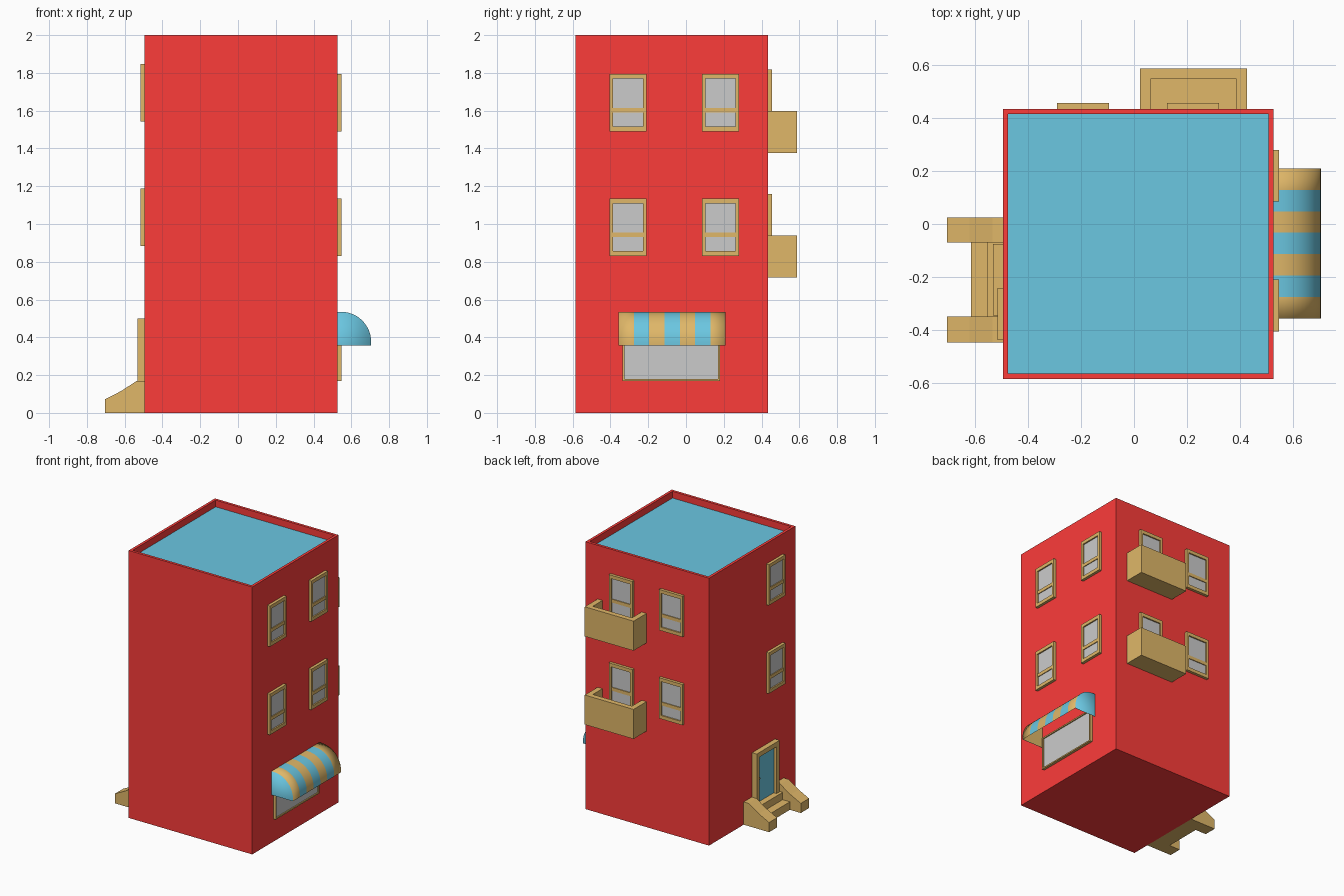
import bpy, bmesh, math

if "Cube" in bpy.data.objects:
    bpy.data.objects.remove(bpy.data.objects["Cube"])

X0, X1, Y0, Y1 = -0.495, 0.527, -0.585, 0.435   # outer walls


def material(name, rgb):
    m = bpy.data.materials.new(name)
    m.diffuse_color = (*rgb, 1)
    m.use_nodes = True
    m.node_tree.nodes["Principled BSDF"].inputs["Base Color"].default_value = m.diffuse_color
    return m


RED = material("red_wall", (0.98, 0.045, 0.042))
TAN = material("tan_trim", (0.745, 0.475, 0.14))
BLUE = material("blue_paint", (0.147, 0.57, 0.755))


def finish(bm, name, *mats):
    bmesh.ops.recalc_face_normals(bm, faces=bm.faces[:])
    me = bpy.data.meshes.new(name)
    bm.to_mesh(me)
    bm.free()
    ob = bpy.data.objects.new(name, me)
    bpy.context.collection.objects.link(ob)
    for m in mats:
        me.materials.append(m)
    return ob


# Wall coordinates: u along the wall, d outward, z up
WALLS = {
    "right": lambda u, d, z: (X1 + d, u, z),
    "left": lambda u, d, z: (X0 - d, u, z),
    "back": lambda u, d, z: (u, Y1 + d, z),
}


def boxes(name, wall, specs, *mats):
    """One object made of boxes (u0, u1, d0, d1, z0, z1) placed on a wall."""
    bm = bmesh.new()
    for u0, u1, d0, d1, z0, z1 in specs:
        a, b = WALLS[wall](u0, d0, z0), WALLS[wall](u1, d1, z1)
        for v in bmesh.ops.create_cube(bm, size=1)["verts"]:
            v.co = [(p + q) / 2 + c * (q - p) for p, q, c in zip(a, b, v.co)]
    return finish(bm, name, *mats)


def ring(u0, u1, z0, z1, w, h, d):
    """Four boxes forming a rectangular frame."""
    return [(u0, u0 + w, 0, d, z0, z1), (u1 - w, u1, 0, d, z0, z1),
            (u0 + w, u1 - w, 0, d, z0, z0 + h), (u0 + w, u1 - w, 0, d, z1 - h, z1)]


def window(wall, u, z):
    w, h = 0.195, 0.305
    bar = (u + 0.018, u + w - 0.018, 0, 0.017, z + 0.1, z + 0.125)
    boxes("window_frame", wall, ring(u, u + w, z, z + h, 0.018, 0.026, 0.021) + [bar], TAN)
    boxes("window_glass", wall, [(u + 0.015, u + w - 0.015, 0, 0.011, z + 0.02, z + h - 0.02)])


# Building block with a sunken roof behind a parapet
bm = bmesh.new()
for v in bmesh.ops.create_cube(bm, size=1)["verts"]:
    v.co = ((X0 + X1) / 2 + v.co.x * (X1 - X0), (Y0 + Y1) / 2 + v.co.y * (Y1 - Y0), 1 + 2 * v.co.z)
bm.normal_update()
top = max(bm.faces, key=lambda f: f.calc_center_median().z)
bmesh.ops.inset_region(bm, faces=[top], thickness=0.02, use_even_offset=True)
roof = bmesh.ops.extrude_discrete_faces(bm, faces=[top])["faces"][0]
bmesh.ops.translate(bm, verts=roof.verts[:], vec=(0, 0, -0.05))
roof.material_index = 1
finish(bm, "building_walls_and_roof", RED, BLUE)

# Windows and balconies on the two upper floors
for dz in (0, -0.66):
    window("right", -0.405, 1.49 + dz)
    window("right", 0.085, 1.49 + dz)
    window("left", -0.437, 1.543 + dz)
    window("back", -0.29, 1.513 + dz)
    window("back", 0.125, 1.513 + dz)
    z0, z1 = 1.377 + dz, 1.598 + dz
    boxes("balcony", "back", [
        (0.063, 0.387, 0, 0.113, z0, z0 + 0.04),
        (0.023, 0.063, 0, 0.152, z0, z1),
        (0.387, 0.427, 0, 0.152, z0, z1),
        (0.063, 0.387, 0.113, 0.152, z0, z1)], TAN)

# Shop window
boxes("shop_window_frame", "right", ring(-0.335, 0.18, 0.17, 0.42, 0.01, 0.01, 0.02), TAN)
boxes("shop_window_glass", "right", [(-0.327, 0.172, 0, 0.012, 0.178, 0.412)])

# Striped awning: rounded open-bottomed shell with end caps
profile = [(0, 0.535)]
for i in range(13):
    a = math.radians(90 - 7.5 * i)
    profile.append((0.02 + 0.158 * math.cos(a), 0.375 + 0.16 * math.sin(a)))
profile.append((0.178, 0.358))
STRIPES, A0, A1 = 7, -0.357, 0.21
bm = bmesh.new()
rows = [[bm.verts.new((X1 + d, A0 + (A1 - A0) * s / STRIPES, z)) for d, z in profile]
        for s in range(STRIPES + 1)]
for s in range(STRIPES):
    for i in range(len(profile) - 1):
        f = bm.faces.new((rows[s][i], rows[s + 1][i], rows[s + 1][i + 1], rows[s][i + 1]))
        f.material_index = s % 2
for row in (rows[0], rows[-1]):
    corner = bm.verts.new((X1, row[0].co.y, 0.358))
    bm.faces.new(row + [corner]).material_index = 1
for f in bm.faces:
    f.smooth = True   # shading rolls softly over the ends
finish(bm, "awning", TAN, BLUE)

# Tan lining inside the awning ends
bm = bmesh.new()
for y in (A0 + 0.003, A1 - 0.003):
    bm.faces.new([bm.verts.new((X1 + d * 0.98, y, 0.358 + (z - 0.358) * 0.98))
                  for d, z in profile + [(0, 0.358)]])
finish(bm, "awning_end_lining", TAN)

# Front door with frame and knob
D0, D1 = -0.345, -0.075
boxes("door_frame", "left", [
    (D0, D0 + 0.035, 0, 0.038, 0.115, 0.5),
    (D1 - 0.035, D1, 0, 0.038, 0.115, 0.5),
    (D0 + 0.035, D1 - 0.035, 0, 0.038, 0.465, 0.5)], TAN)
boxes("door", "left", [(D0 + 0.03, D1 - 0.03, 0, 0.015, 0.115, 0.47)], BLUE)
bm = bmesh.new()
bmesh.ops.create_uvsphere(bm, u_segments=8, v_segments=6, radius=0.008)
bmesh.ops.translate(bm, verts=bm.verts[:], vec=(X0 - 0.02, -0.13, 0.29))
finish(bm, "door_knob", TAN)

# Steps between two sloping side walls
boxes("steps", "left", [(-0.35, -0.07, 0, 0.12, 0, 0.06),
                        (-0.35, -0.07, 0, 0.06, 0.06, 0.115)], TAN)
for y0, y1 in ((-0.447, -0.35), (-0.07, 0.025)):
    bm = bmesh.new()
    side = [(X0, 0), (-0.705, 0), (-0.705, 0.072), (-0.62, 0.115), (-0.535, 0.17), (X0, 0.17)]
    face = bm.faces.new([bm.verts.new((x, y0, z)) for x, z in side])
    new = bmesh.ops.extrude_face_region(bm, geom=[face])["geom"]
    bmesh.ops.translate(bm, vec=(0, y1 - y0, 0),
                        verts=[g for g in new if isinstance(g, bmesh.types.BMVert)])
    finish(bm, "step_side_wall", TAN)
